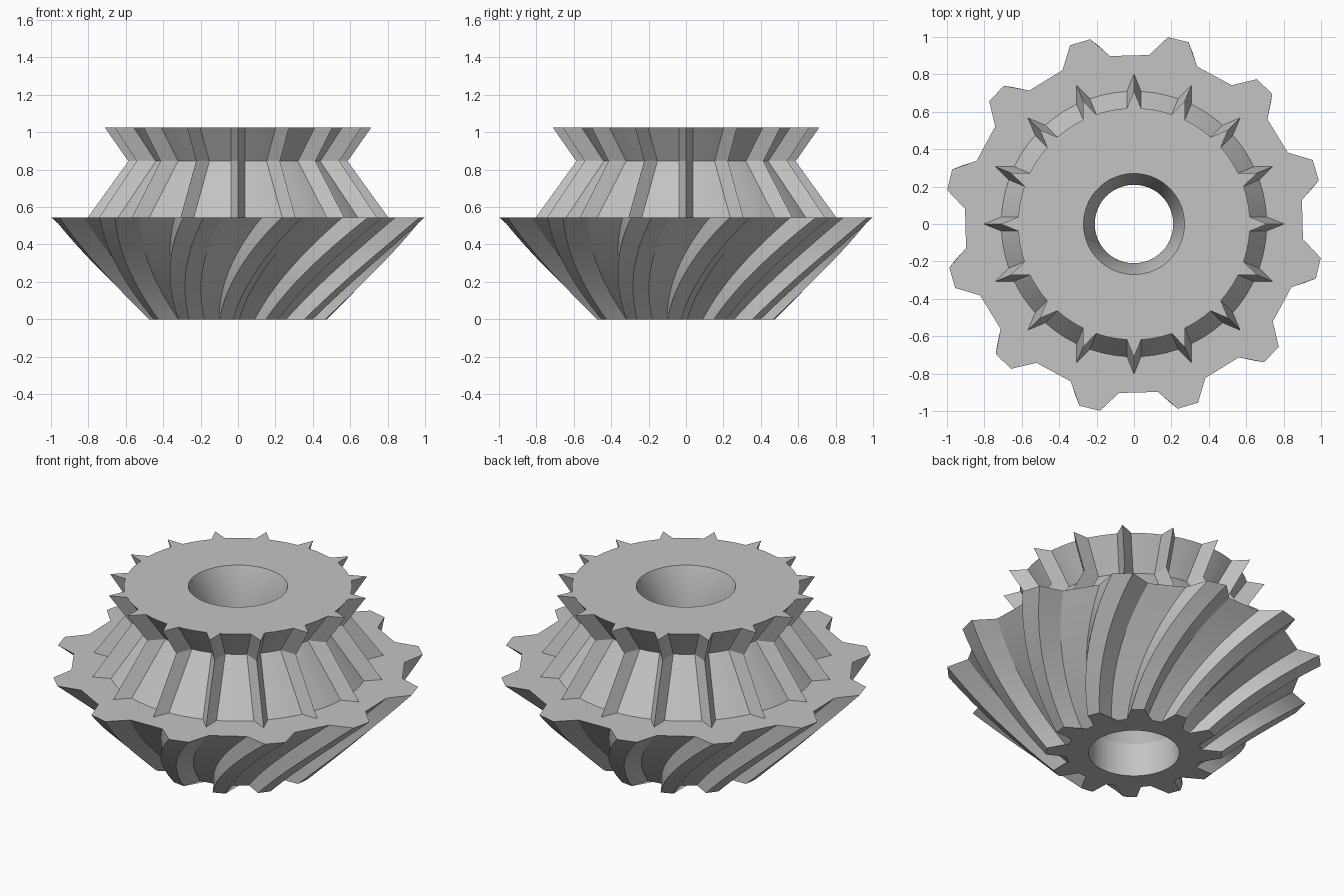
import bpy, math

if "Cube" in bpy.data.objects:
    bpy.data.objects.remove(bpy.data.objects["Cube"])

STEEL = bpy.data.materials.new("steel grey")
STEEL.diffuse_color = (0.55, 0.55, 0.55, 1)
STEEL.use_nodes = True
STEEL.node_tree.nodes["Principled BSDF"].inputs["Base Color"].default_value = STEEL.diffuse_color


def circle(n, r, z, phase=0.0):
    """Plain ring of n points."""
    return [(r * math.cos(phase + math.tau * i / n),
             r * math.sin(phase + math.tau * i / n), z) for i in range(n)]


def toothed(teeth, profile, z, phase=0.0):
    """Ring repeating a tooth profile of (angle offset in degrees, radius)."""
    ring = []
    for t in range(teeth):
        for off, r in profile:
            a = phase + math.tau * t / teeth + math.radians(off)
            ring.append((r * math.cos(a), r * math.sin(a), z))
    return ring


def loft(name, rings, closed):
    """Bridge equal-length rings with quads."""
    n = len(rings[0])
    verts = [p for ring in rings for p in ring]
    faces = []
    for k in range(len(rings) if closed else len(rings) - 1):
        a, b = k * n, ((k + 1) % len(rings)) * n
        for i in range(n):
            j = (i + 1) % n
            faces.append((a + i, a + j, b + j, b + i))
    mesh = bpy.data.meshes.new(name)
    mesh.from_pydata(verts, [], faces)
    mesh.materials.append(STEEL)
    obj = bpy.data.objects.new(name, mesh)
    bpy.context.collection.objects.link(obj)
    bpy.ops.object.select_all(action='DESELECT')
    obj.select_set(True)
    bpy.context.view_layer.objects.active = obj
    bpy.ops.object.shade_smooth_by_angle(angle=math.radians(25))
    return obj


# Lower spiral bevel gear: 12 teeth twisting as the cone widens
H, STEPS = 0.545, 14
TOP_PHASE, TWIST = math.radians(16.5), math.radians(24)
rings = []
for s in range(STEPS + 1):
    t = s / STEPS
    tip = 0.477 + (1.015 - 0.477) * t
    root = 0.37 + (0.907 - 0.37) * t
    half_tip = 4.3 + (3.2 - 4.3) * t
    profile = [(-8.4, root), (-half_tip, tip), (half_tip, tip), (8.4, root)]
    rings.append(toothed(12, profile, H * t, TOP_PHASE - TWIST * (1 - t)))
# Bore of the lower gear, with a wider recess at the bottom
bore_phase = math.radians(16.5 - 8.4)
for r, z in [(0.21, H), (0.21, 0.27), (0.247, 0.2), (0.247, 0.0)]:
    rings.append(circle(48, r, z, bore_phase if z > 0.3 else bore_phase - TWIST * (z < 0.01)))
# keep the recess wall straight
rings[-1] = circle(48, 0.247, 0.0, bore_phase)
loft("spiral_bevel_gear", rings, True)

# Upper waisted collar: 16 pointed ridges following a V-shaped profile
rings = []
for root, tip, z in [(0.71, 0.803, H), (0.493, 0.586, 0.845), (0.62, 0.712, 1.025)]:
    w = math.degrees(math.asin(0.038 / root))
    gap = (22.5 - 2 * w) / 3
    profile = [(-w, root), (0, tip), (w, root), (w + gap, root), (w + 2 * gap, root)]
    rings.append(toothed(16, profile, z))
# Tapered mouth and bore of the collar
for r, z in [(0.27, 1.025), (0.21, 0.86), (0.21, H)]:
    rings.append(circle(80, r, z, -math.radians(4.5)))
loft("ridged_collar", rings, False)
